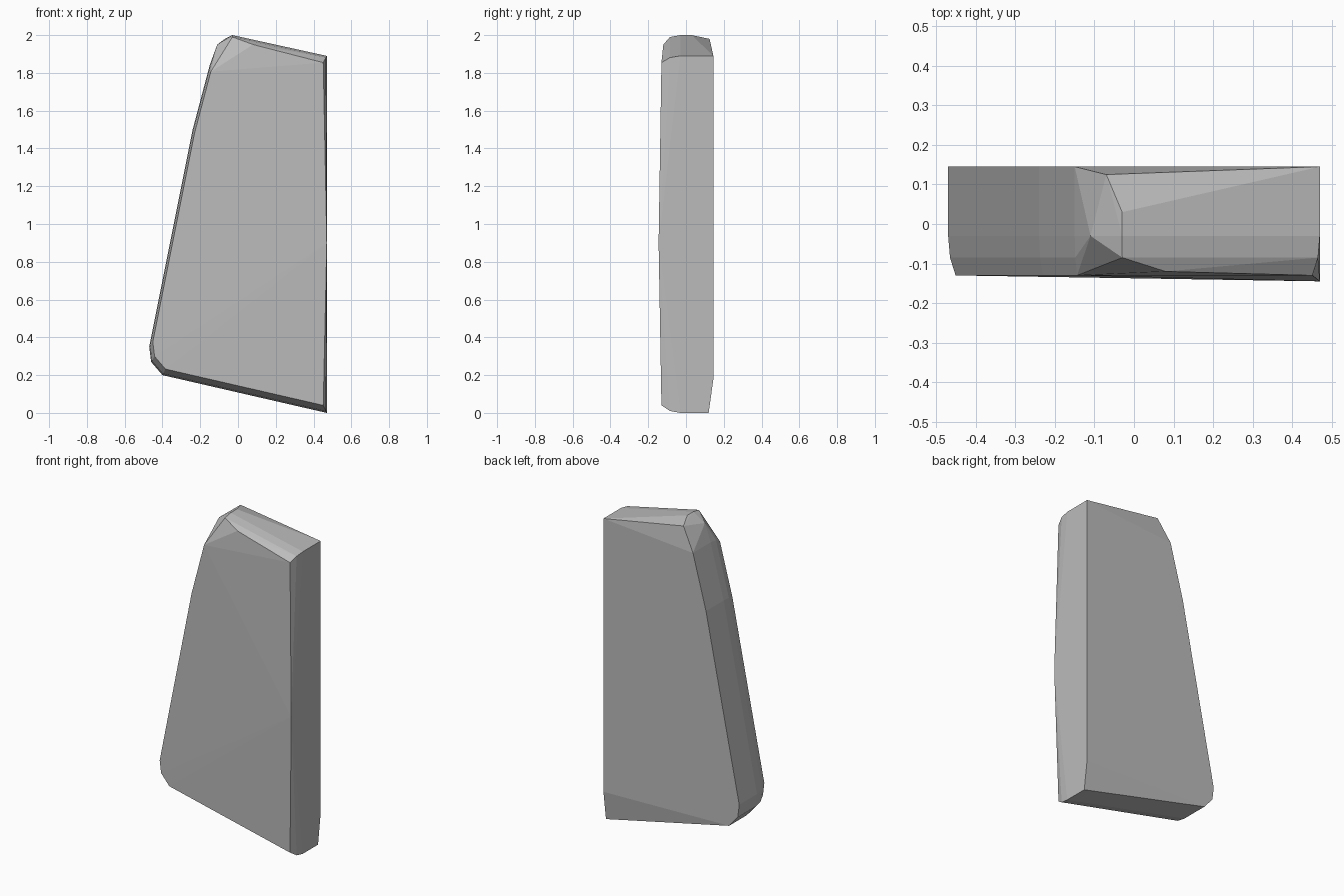
import bpy
import bmesh

default_cube = bpy.data.objects.get("Cube")
if default_cube:
    bpy.data.objects.remove(default_cube, do_unlink=True)


def make_material(name, colour):
    material = bpy.data.materials.new(name)
    material.use_nodes = True
    material.diffuse_color = colour
    shader = material.node_tree.nodes["Principled BSDF"]
    shader.inputs["Base Color"].default_value = colour
    return material


def layer(outline, depth, shrink):
    """Place an outline at a depth, shrunk towards the middle of the slab."""
    keep = 1 - shrink
    return [(x * keep, depth, 1 + (z - 1) * keep) for x, z in outline]


def build_slab(name, points, material):
    """Wrap the points in flat facets."""
    bm = bmesh.new()
    for point in points:
        bm.verts.new(point)
    bmesh.ops.convex_hull(bm, input=bm.verts)
    loose = [vert for vert in bm.verts if not vert.link_faces]
    bmesh.ops.delete(bm, geom=loose, context='VERTS')
    bmesh.ops.dissolve_limit(bm, angle_limit=0.01, verts=bm.verts, edges=bm.edges)
    bmesh.ops.recalc_face_normals(bm, faces=bm.faces)
    mesh = bpy.data.meshes.new(name)
    bm.to_mesh(mesh)
    bm.free()
    mesh.materials.append(material)
    slab = bpy.data.objects.new(name, mesh)
    bpy.context.collection.objects.link(slab)


# Upright straight side, slanting side and sloping foot
half_width = 0.47
half_depth = 0.145
foot = (half_width, 0)
body = [(half_width, 1.89), (-0.15, 1.84), (-0.24, 1.5),
        (-half_width, 0.35), (-0.46, 0.27), (-0.4, 0.2)]

# Raised ridge along the top
ridge = [(-0.03, 2), (-0.11, 1.95)]

# Flat back, full middle and bevelled front
points = layer(body, half_depth, 0)
points += layer([foot], 0.12, 0)
points += layer([foot, *body, *ridge], -0.03, 0)
points += layer([foot, *body, ridge[0]], -0.085, 0.01)
points += layer([foot, *body], -0.13, 0.04)

# Chips on the ridge and swell of the front face
points += [(-0.07, 0.125, 1.98), (-0.03, 0.03, 2), (0.08, -0.12, 1.95),
           (half_width, half_depth, 0.18), (half_width, -half_depth, 0.9)]

build_slab("stone_slab", points, make_material("grey_stone", (0.5, 0.5, 0.5, 1)))
